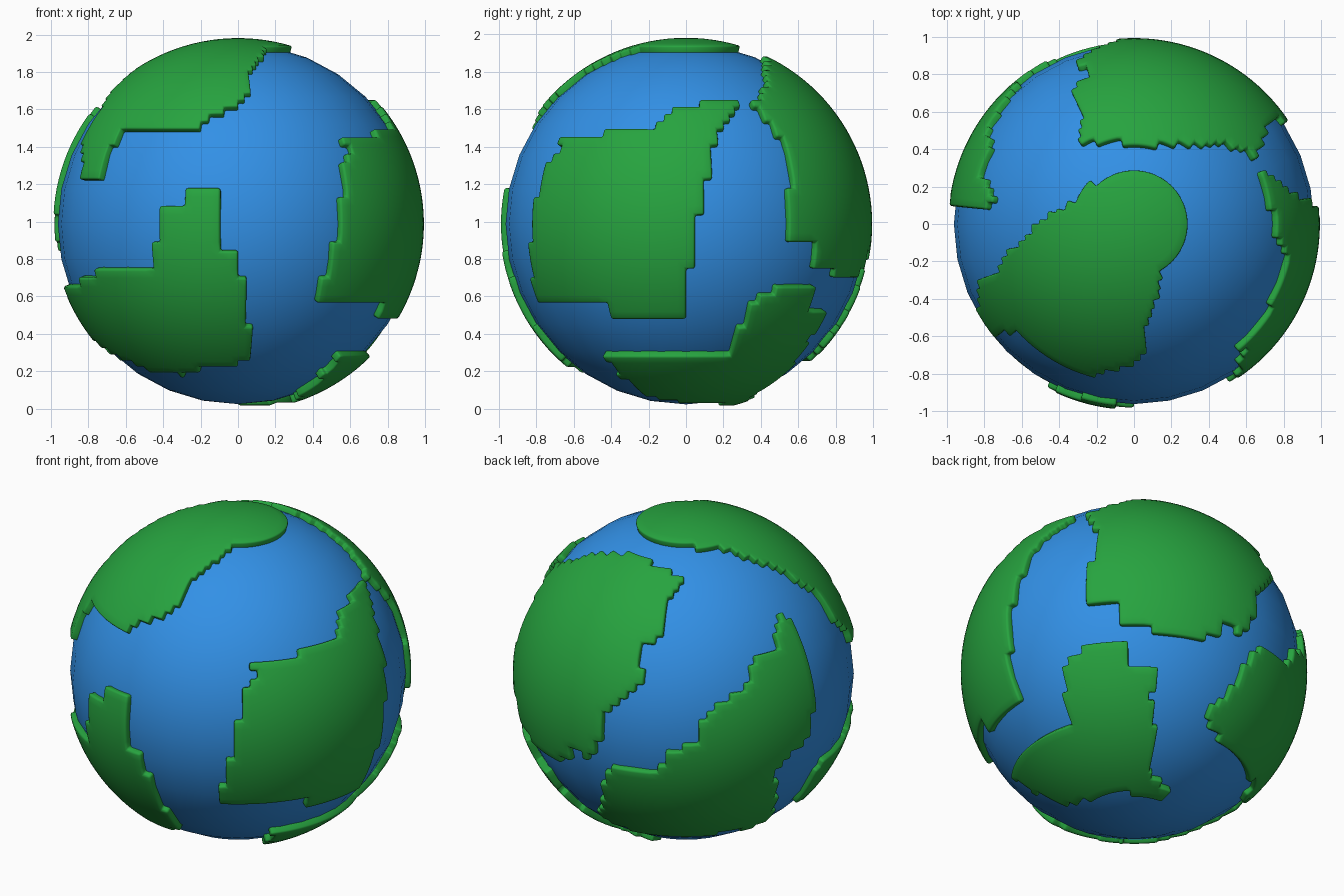
import bpy, bmesh, math
from mathutils import Vector

if "Cube" in bpy.data.objects:
    bpy.data.objects.remove(bpy.data.objects["Cube"])

CENTRE = Vector((0, 0, 0.987))
R_OCEAN, R_LAND = 0.963, 0.994


def material(name, rgb):
    m = bpy.data.materials.new(name)
    m.diffuse_color = (*rgb, 1)
    m.use_nodes = True
    m.node_tree.nodes["Principled BSDF"].inputs["Base Color"].default_value = m.diffuse_color
    return m


BLUE = material("ocean_blue", (0.032, 0.28, 0.79))
GREEN = material("land_green", (0.02, 0.37, 0.05))


def frame(azimuth, elevation, rim=0.0):
    """Right, up, outward axes of a viewing direction (azimuth 0 = front),
    and the depth below which its outlines are ignored."""
    a, e = math.radians(azimuth), math.radians(elevation)
    out = Vector((math.sin(a) * math.cos(e), -math.cos(a) * math.cos(e), math.sin(e)))
    right = Vector((math.cos(a), math.sin(a), 0))
    return right, out.cross(right), out, rim


FRONT, RIGHT, TOP = frame(0, 0), frame(90, 0), frame(0, 90)
BACK_LEFT, BACK_RIGHT = frame(215, 25, 0.2), frame(140, -30, 0.2)


def inside(u, v, poly):
    hit = False
    for (x1, y1), (x2, y2) in zip(poly, poly[1:] + poly[:1]):
        if (y1 > v) != (y2 > v) and u < (x2 - x1) * (v - y1) / (y2 - y1) + x1:
            hit = not hit
    return hit


def finish(bm, name, mat, angle):
    me = bpy.data.meshes.new(name)
    bm.to_mesh(me)
    bm.free()
    ob = bpy.data.objects.new(name, me)
    ob.location = CENTRE
    me.materials.append(mat)
    bpy.context.collection.objects.link(ob)
    bpy.ops.object.select_all(action='DESELECT')
    ob.select_set(True)
    bpy.context.view_layer.objects.active = ob
    bpy.ops.object.shade_smooth_by_angle(angle=math.radians(angle))
    return ob


def continent(name, *outlines, radius=R_LAND):
    """Keep the globe cells whose centre falls in any outline, then thicken."""
    bm = bmesh.new()
    bmesh.ops.create_uvsphere(bm, u_segments=128, v_segments=64, radius=radius)
    drop = []
    for f in bm.faces:
        p = f.calc_center_median().normalized() * 0.985
        if not any(p.dot(out) > rim and inside(p.dot(r), p.dot(up), poly)
                   for (r, up, out, rim), poly in outlines):
            drop.append(f)
    bmesh.ops.delete(bm, geom=drop, context='FACES')
    ob = finish(bm, name, GREEN, 50)
    s = ob.modifiers.new("thickness", 'SOLIDIFY')
    s.thickness, s.offset = 0.06, -1
    b = ob.modifiers.new("soft_rim", 'BEVEL')
    b.width, b.segments, b.limit_method = 0.013, 2, 'ANGLE'
    b.angle_limit = math.radians(50)


def lower(poly):
    """Side-view outlines are read from the ground; shift to the centre."""
    return [(u, z - 0.987) for u, z in poly]


# Ocean ball
bm = bmesh.new()
bmesh.ops.create_uvsphere(bm, u_segments=32, v_segments=16, radius=R_OCEAN)
finish(bm, "ocean", BLUE, 60)

# Polar cap with the land running down the front left, ending in a tongue
north = [(.28, 0), (.25, -.16), (.14, -.27), (.12, -.42), (.06, -.55), (.05, -.72),
         (-.1, -.78), (-.22, -.81), (-.4, -.75), (-.55, -.65), (-.66, -.53),
         (-.8, -.36), (-.8, -.28), (-.72, -.24), (-.68, -.16), (-.58, -.08), (-.52, 0),
         (-.45, .05), (-.35, .1), (-.28, .18), (-.2, .23), (-.1, .28), (0, .29),
         (.15, .25), (.25, .15)]
tongue = [(-.64, 1.48), (-.68, 1.4), (-.74, 1.23), (-.83, 1.22), (-.84, 1.38), (-.8, 1.5)]
continent("north_land", (TOP, north), (FRONT, lower(tongue)))

# Front lower left
south = [(-.09, 1.19), (-.29, 1.19), (-.29, 1.08), (-.4, 1.08), (-.41, .88), (-.46, .87),
         (-.46, .75), (-.72, .75), (-.8, .69), (-.92, .65), (-.9, .52), (-.8, .38),
         (-.6, .26), (-.45, .19), (-.3, .18), (-.2, .21), (0, .22), (.01, .27), (.06, .27),
         (.06, .62), (.02, .72), (.02, .82), (-.09, .83)]
continent("south_land", (FRONT, lower(south)))

# Right side
east = [(-.79, .56), (-.82, .7), (-.83, .95), (-.8, 1.12), (-.77, 1.28), (-.68, 1.37),
        (-.67, 1.44), (-.54, 1.47), (-.17, 1.48), (-.11, 1.58), (-.02, 1.62), (.28, 1.65),
        (.24, 1.58), (.2, 1.5), (.15, 1.42), (.12, 1.22), (.08, 1.1), (.05, .9), (.02, .72),
        (-.01, .6), (-.02, .47), (-.4, .48), (-.42, .55)]
continent("east_land", (RIGHT, lower(east)))

# Left side running down to the back
west = [(.54, .34), (.61, .28), (.67, .13), (.74, -.11), (.72, -.37), (.52, -.55),
        (.51, -.8), (.44, -.88), (.08, -.94), (-.42, -.88), (-.48, -.75), (-.42, -.56),
        (-.21, -.59), (-.08, -.46), (.07, -.39), (.1, -.25), (.23, -.16), (.35, -.11),
        (.39, .07), (.51, .13)]
west_low = [(.69, .14), (.74, .12), (.84, .05), (.94, -.05), (1.05, -.08), (.95, -.28),
            (.7, -.58), (.58, -.49), (.47, -.37), (.41, -.24), (.61, -.05)]
continent("west_land", (BACK_LEFT, west), (BACK_RIGHT, west_low))

# Back
back = [(-1.05, .35), (-.95, .6), (-.74, .62), (-.48, .69), (-.21, .67), (-.18, .6), (0, .55),
        (-.04, .47), (-.12, .38), (-.15, .19), (-.27, .13), (-.24, -.05), (-.36, -.16),
        (-.51, -.19), (-.48, -.37), (-.56, -.5), (-.71, -.37), (-.83, -.31), (-1.0, -.16),
        (-1.05, 0)]
back_low = [(-.23, .79), (-.12, .88), (-.09, 1.0), (.15, 1.05), (.45, 1.0), (.68, .82),
            (.74, .67), (.74, .5), (.67, .41), (.52, .33), (.51, .21), (.32, .2), (.17, .23),
            (-.06, .27), (-.1, .41), (-.26, .37), (-.27, .47), (-.2, .56)]
back_side = [(.43, 1.82), (.46, 1.62), (.5, 1.55), (.51, 1.4), (.58, 1.36), (.57, 1.2),
             (.53, 1.05), (.53, .9), (.68, .9), (.8, 1.1), (.8, 1.5), (.6, 1.8)]
continent("back_land", (BACK_LEFT, back), (BACK_RIGHT, back_low), (RIGHT, lower(back_side)))

# Lower right, reaching under the globe
under_side = [(.26, .3), (.27, .42), (.33, .45), (.35, .58), (.42, .61), (.5, .66), (.55, .66),
              (.5, .22), (.4, .12), (.3, .03),
              (0, .05), (-.2, .1), (-.35, .18), (-.43, .29), (-.3, .29)]
under = [(-.37, .06), (-.32, .12), (-.2, .17), (-.05, .18), (-.03, .06), (.13, .02),
         (.1, -.14), (.12, -.34), (.09, -.55), (.03, -.65), (-.15, -.7), (-.38, -.76),
         (-.52, -.7), (-.68, -.6), (-.61, -.46), (-.44, -.37), (-.35, -.26)]
continent("under_land", (RIGHT, lower(under_side)), (BACK_RIGHT, under), radius=1.002)
